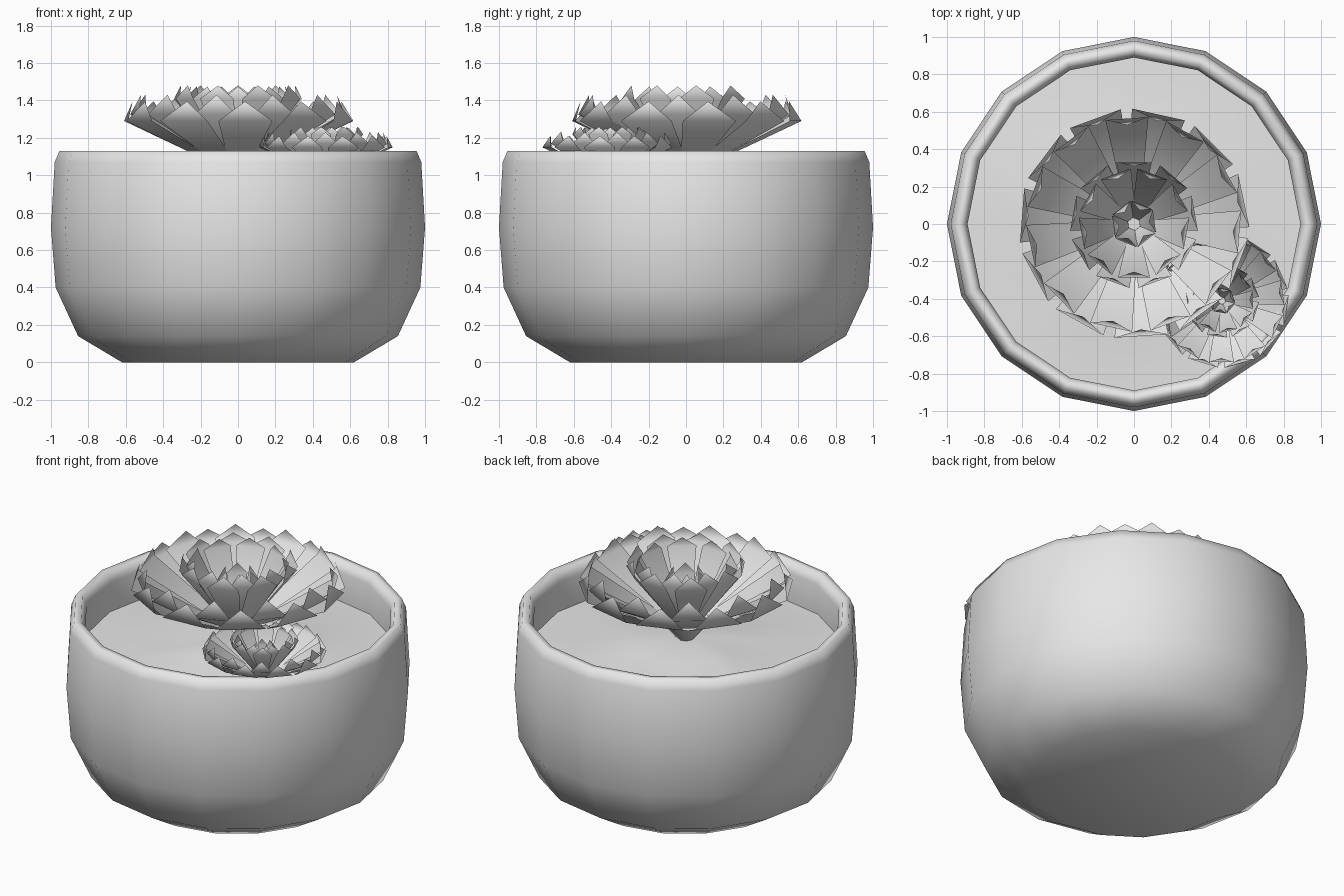
import bpy, bmesh, math, random
from mathutils import Vector, Matrix

random.seed(4)
cube = bpy.data.objects.get("Cube")
if cube:
    bpy.data.objects.remove(cube, do_unlink=True)

grey = bpy.data.materials.new("plain_grey")
grey.use_nodes = True
colour = (0.8, 0.8, 0.8, 1)
grey.diffuse_color = colour
grey.node_tree.nodes["Principled BSDF"].inputs["Base Color"].default_value = colour


def finish(bm, name, angle):
    mesh = bpy.data.meshes.new(name)
    bm.to_mesh(mesh)
    bm.free()
    mesh.materials.append(grey)
    obj = bpy.data.objects.new(name, mesh)
    bpy.context.collection.objects.link(obj)
    bpy.ops.object.select_all(action="DESELECT")
    obj.select_set(True)
    bpy.context.view_layer.objects.active = obj
    bpy.ops.object.shade_smooth_by_angle(angle=math.radians(angle))
    return obj


def lathe(name, profile, sides=16):
    """Turn an (r, z) profile into a faceted round part."""
    bm = bmesh.new()
    rings = []
    for r, z in profile:
        if r == 0:
            rings.append([bm.verts.new((0, 0, z))] * sides)
        else:
            rings.append([bm.verts.new((r * math.cos(a), r * math.sin(a), z))
                          for a in (2 * math.pi * i / sides for i in range(sides))])
    for low, high in zip(rings, rings[1:]):
        for i in range(sides):
            j = (i + 1) % sides
            corners = [low[i], low[j], high[j], high[i]]
            bm.faces.new(list(dict.fromkeys(corners)))
    return finish(bm, name, 100)


# Pot: outer wall, rounded rim and inner wall
lathe("pot", [(0, 0), (0.62, 0), (0.855, 0.14), (0.975, 0.40), (1.0, 0.72),
              (0.98, 1.07), (0.955, 1.13), (0.915, 1.13), (0.89, 1.07),
              (0.9, 0.85), (0.9, 0.5)])

# Soil: slightly raised, uneven surface
soil = lathe("soil", [(0.9, 0.88), (0.6, 0.895), (0.3, 0.93), (0, 0.965)])
for v in soil.data.vertices:
    if 0.1 < v.co.xy.length < 0.8:
        v.co.z += random.uniform(-0.015, 0.015)


# Each layer: petal count, root radius and height, shoulder radius and height,
# half width, tip radius and height, turn in degrees
LAYERS = [
    (11, 0.13, 0.11, 0.60, 0.335, 0.145, 0.565, 0.44, 12),
    (11, 0.13, 0.12, 0.565, 0.37, 0.115, 0.53, 0.475, 28.4),
    (9, 0.08, 0.12, 0.33, 0.455, 0.095, 0.31, 0.525, 10),
    (9, 0.07, 0.12, 0.285, 0.45, 0.085, 0.255, 0.52, 30),
    (6, 0.03, 0.14, 0.11, 0.36, 0.06, 0.08, 0.44, 8),
]


def rosette(name, location, scale, turn):
    """Overlapping rings of broad petals with upturned tips."""
    bm = bmesh.new()
    place = Matrix.Translation(location) @ Matrix.Scale(scale, 4)
    for count, root, root_z, r, z, half, tip_r, tip_z, start in LAYERS:
        for i in range(count):
            spin = math.radians(start + turn + 360 * i / count)
            m = place @ Matrix.Rotation(spin, 4, "Z")
            points = [(root, -half * 0.4, root_z), (root, half * 0.4, root_z),
                      (r, half, z), (r, -half, z), (tip_r, 0, tip_z)]
            a, b, c, d, e = [bm.verts.new(m @ Vector(p)) for p in points]
            bm.faces.new((a, d, c, b))
            bm.faces.new((d, e, c))
    # Solid core that meets the soil
    bmesh.ops.create_cone(bm, cap_ends=True, segments=9, radius1=0.04, radius2=0.14,
                          depth=0.12, matrix=place @ Matrix.Translation((0, 0, 0.05)))
    return finish(bm, name, 100)


rosette("large_rosette", (0, 0, 0.955), 1.0, 0)
rosette("small_rosette", (0.47, -0.41, 0.955), 0.58, 12)
